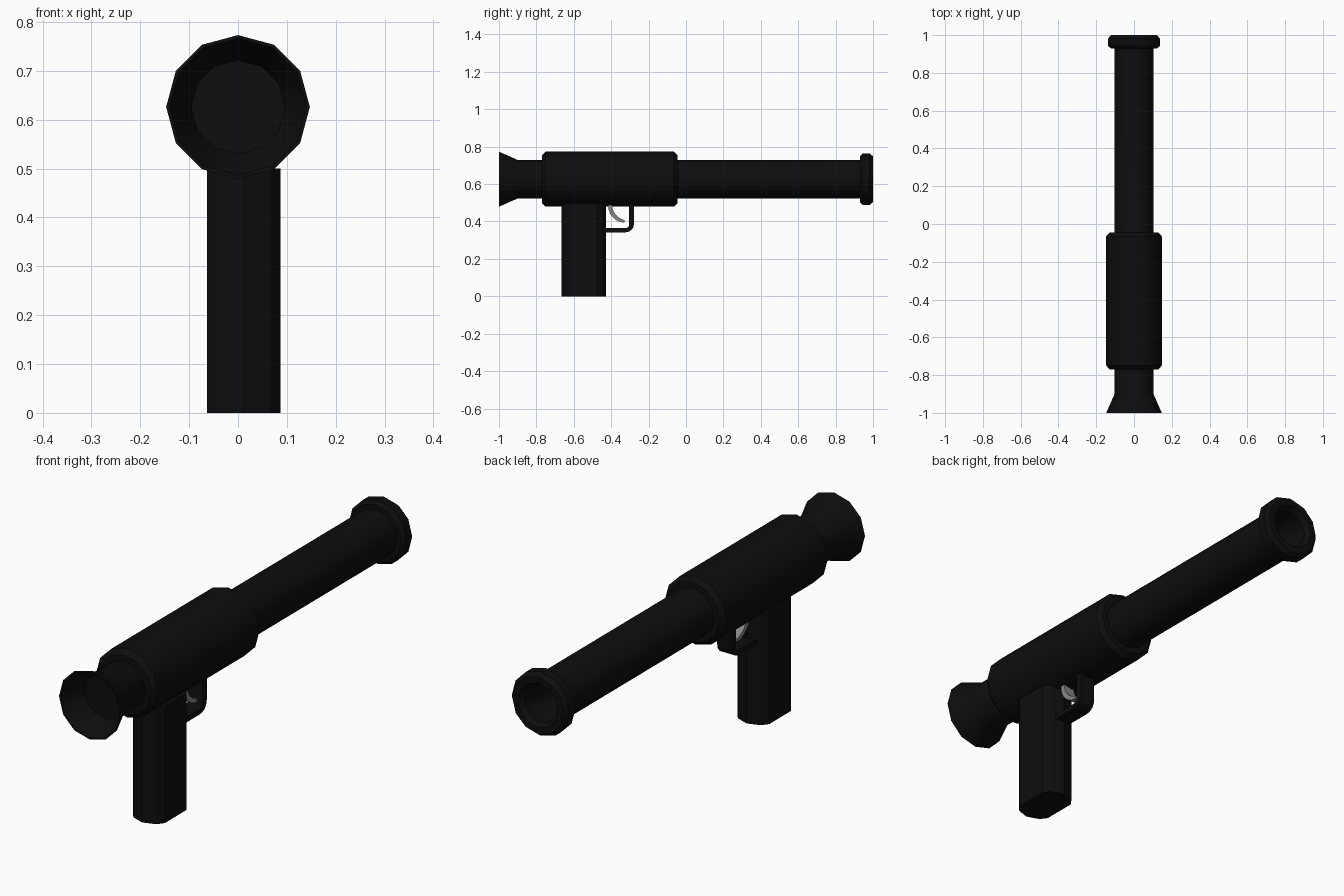
import bpy, bmesh, math

if "Cube" in bpy.data.objects:
    bpy.data.objects.remove(bpy.data.objects["Cube"])

AXIS_Z = 0.626
GRIP_X = 0.012


def material(name, v):
    m = bpy.data.materials.new(name)
    m.diffuse_color = (v, v, v, 1)
    m.use_nodes = True
    m.node_tree.nodes["Principled BSDF"].inputs["Base Color"].default_value = m.diffuse_color
    return m


black = material("matte black", 0.004)
grey = material("trigger steel", 0.25)


def finish(name, bm, mat, smooth=None):
    bmesh.ops.recalc_face_normals(bm, faces=bm.faces)
    me = bpy.data.meshes.new(name)
    bm.to_mesh(me)
    bm.free()
    me.materials.append(mat)
    ob = bpy.data.objects.new(name, me)
    bpy.context.collection.objects.link(ob)
    if smooth:
        bpy.ops.object.select_all(action='DESELECT')
        ob.select_set(True)
        bpy.context.view_layer.objects.active = ob
        bpy.ops.object.shade_smooth_by_angle(angle=math.radians(smooth))
    return ob


def lathe(name, profile, sides=12):
    """Turn (y, radius) points round the barrel axis and cap both ends."""
    bm = bmesh.new()
    rings = []
    for y, r in profile:
        rings.append([bm.verts.new((r * math.cos(2 * math.pi * i / sides), y,
                                    AXIS_Z + r * math.sin(2 * math.pi * i / sides)))
                      for i in range(sides)])
    for a, b in zip(rings, rings[1:]):
        for i in range(sides):
            j = (i + 1) % sides
            bm.faces.new((a[i], a[j], b[j], b[i]))
    bm.faces.new(rings[0])
    bm.faces.new(rings[-1])
    return finish(name, bm, black, 32)


def plate(name, outline, x0, x1, mat, smooth=None):
    """Extrude a (y, z) outline across x."""
    bm = bmesh.new()
    face = bm.faces.new([bm.verts.new((x0, y, z)) for y, z in outline])
    ext = bmesh.ops.extrude_face_region(bm, geom=[face])
    verts = [g for g in ext["geom"] if isinstance(g, bmesh.types.BMVert)]
    bmesh.ops.translate(bm, verts=verts, vec=(x1 - x0, 0, 0))
    return finish(name, bm, mat, smooth)


def arc(cy, cz, r, a0, a1, n):
    return [(cy + r * math.cos(math.radians(a0 + (a1 - a0) * i / n)),
             cz + r * math.sin(math.radians(a0 + (a1 - a0) * i / n))) for i in range(n + 1)]


# tube with flared hollow tail and open, lipped muzzle
lathe("launch_tube", [
    (-0.9, 0.096), (-1.0, 0.14), (-1.0, 0.147), (-0.9, 0.103), (0.93, 0.103),
    (0.93, 0.122), (0.943, 0.137), (0.982, 0.137), (1.0, 0.122),
    (1.0, 0.095), (0.98, 0.08), (0.6, 0.08)])

# thick body sleeve with chamfered ends
lathe("body_sleeve", [
    (-0.77, 0.1), (-0.77, 0.128), (-0.75, 0.147), (-0.065, 0.147), (-0.045, 0.128), (-0.045, 0.1)])

# grip: bowed front and back, flat sides
bm = bmesh.new()
quarter = [(0.0, 0.119), (0.055, 0.1), (0.075, 0.073)]
front = quarter + [(x, -y) for x, y in reversed(quarter)]
section = front + [(-x, y) for x, y in reversed(front[1:-1])]
base = bm.faces.new([bm.verts.new((GRIP_X + x, -0.546 + y, 0)) for x, y in section])
ext = bmesh.ops.extrude_face_region(bm, geom=[base])
bmesh.ops.translate(bm, vec=(0, 0, 0.5),
                    verts=[g for g in ext["geom"] if isinstance(g, bmesh.types.BMVert)])
finish("grip", bm, black)

# trigger guard: L-shaped strap with a rounded corner
outer = arc(-0.323, 0.387, 0.045, -90, 0, 4)
inner = arc(-0.323, 0.382, 0.018, 0, -90, 4)
plate("trigger_guard",
      [(-0.45, 0.342)] + outer + [(-0.278, 0.51), (-0.305, 0.51)] + inner + [(-0.45, 0.364)],
      GRIP_X - 0.035, GRIP_X + 0.035, black, 32)

# curved tapering trigger
back = arc(-0.323, 0.487, 0.094, 180, 266, 6)
face = arc(-0.31, 0.49, 0.085, 258, 180, 6)
plate("trigger", [(-0.417, 0.51)] + back + face + [(-0.395, 0.51)],
      GRIP_X - 0.025, GRIP_X + 0.025, grey, 32)
